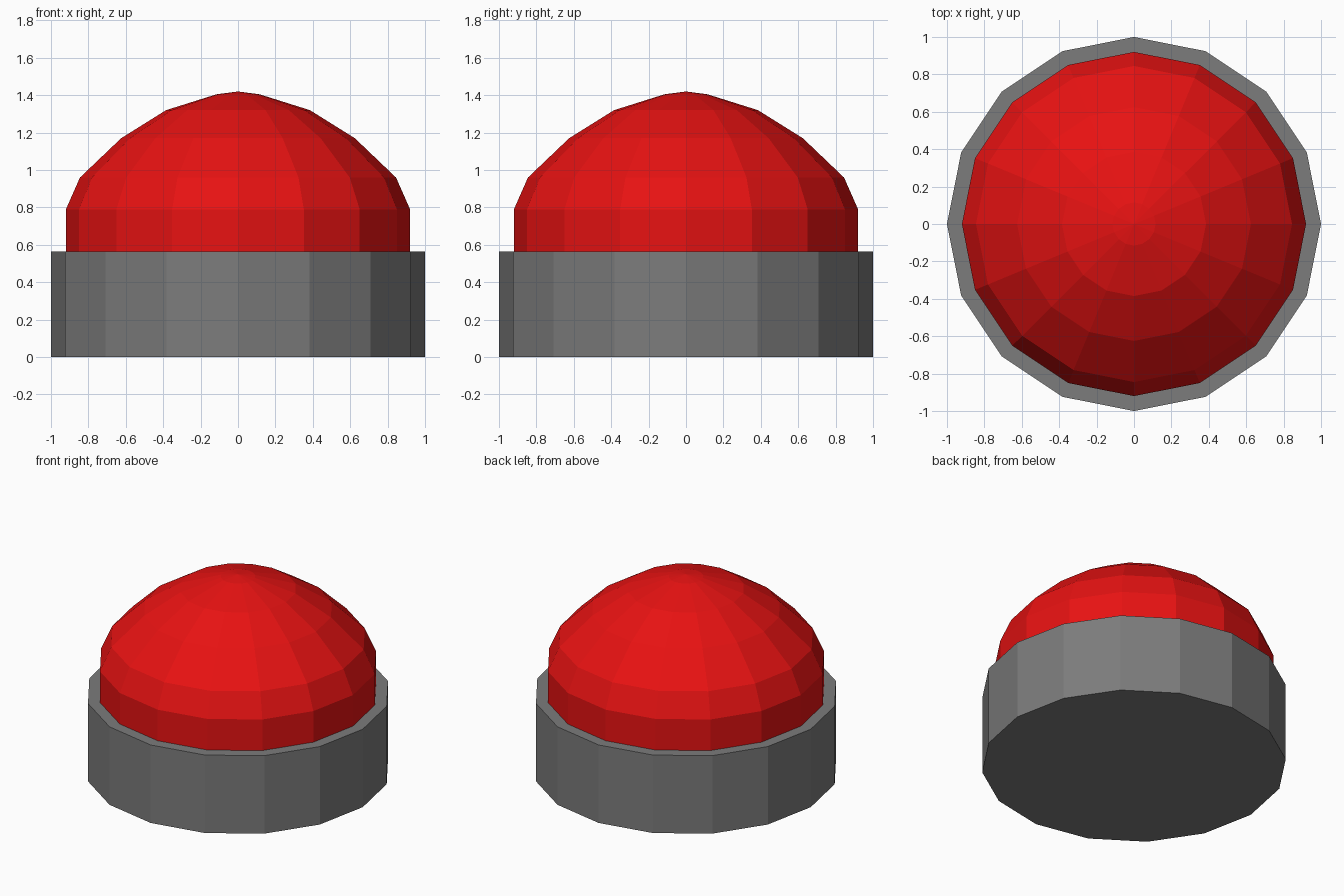
import bpy, bmesh, math

if "Cube" in bpy.data.objects:
    bpy.data.objects.remove(bpy.data.objects["Cube"])

SIDES = 16


def material(name, rgb):
    m = bpy.data.materials.new(name)
    m.diffuse_color = (*rgb, 1.0)
    m.use_nodes = True
    m.node_tree.nodes["Principled BSDF"].inputs["Base Color"].default_value = m.diffuse_color
    return m


def lathe(name, profile, mat):
    """Revolve (radius, z) points around z; radius 0 makes a pole, open ends are capped."""
    bm = bmesh.new()
    rings = []
    for r, z in profile:
        if r == 0:
            rings.append([bm.verts.new((0, 0, z))] * SIDES)
        else:
            rings.append([bm.verts.new((r * math.cos(math.tau * i / SIDES),
                                        r * math.sin(math.tau * i / SIDES), z))
                          for i in range(SIDES)])
    for low, high in zip(rings, rings[1:]):
        for i in range(SIDES):
            j = (i + 1) % SIDES
            corners = [low[i], low[j], high[j], high[i]]
            bm.faces.new(list(dict.fromkeys(corners)))
    if profile[0][0] > 0:
        bm.faces.new(rings[0][::-1])
    if profile[-1][0] > 0:
        bm.faces.new(rings[-1])
    mesh = bpy.data.meshes.new(name)
    bm.to_mesh(mesh)
    bm.free()
    mesh.materials.append(mat)
    obj = bpy.data.objects.new(name, mesh)
    bpy.context.collection.objects.link(obj)
    return obj


grey = material("grey", (0.20, 0.20, 0.20))
red = material("red", (0.80, 0.006, 0.006))

# Round base
lathe("base", [(1.0, 0.0), (1.0, 0.565)], grey)

# Push dome: straight collar, then faceted cap rising to a point
lathe("dome", [(0.92, 0.555), (0.92, 0.79), (0.845, 0.96), (0.625, 1.17),
               (0.385, 1.32), (0.115, 1.405), (0.0, 1.42)], red)
